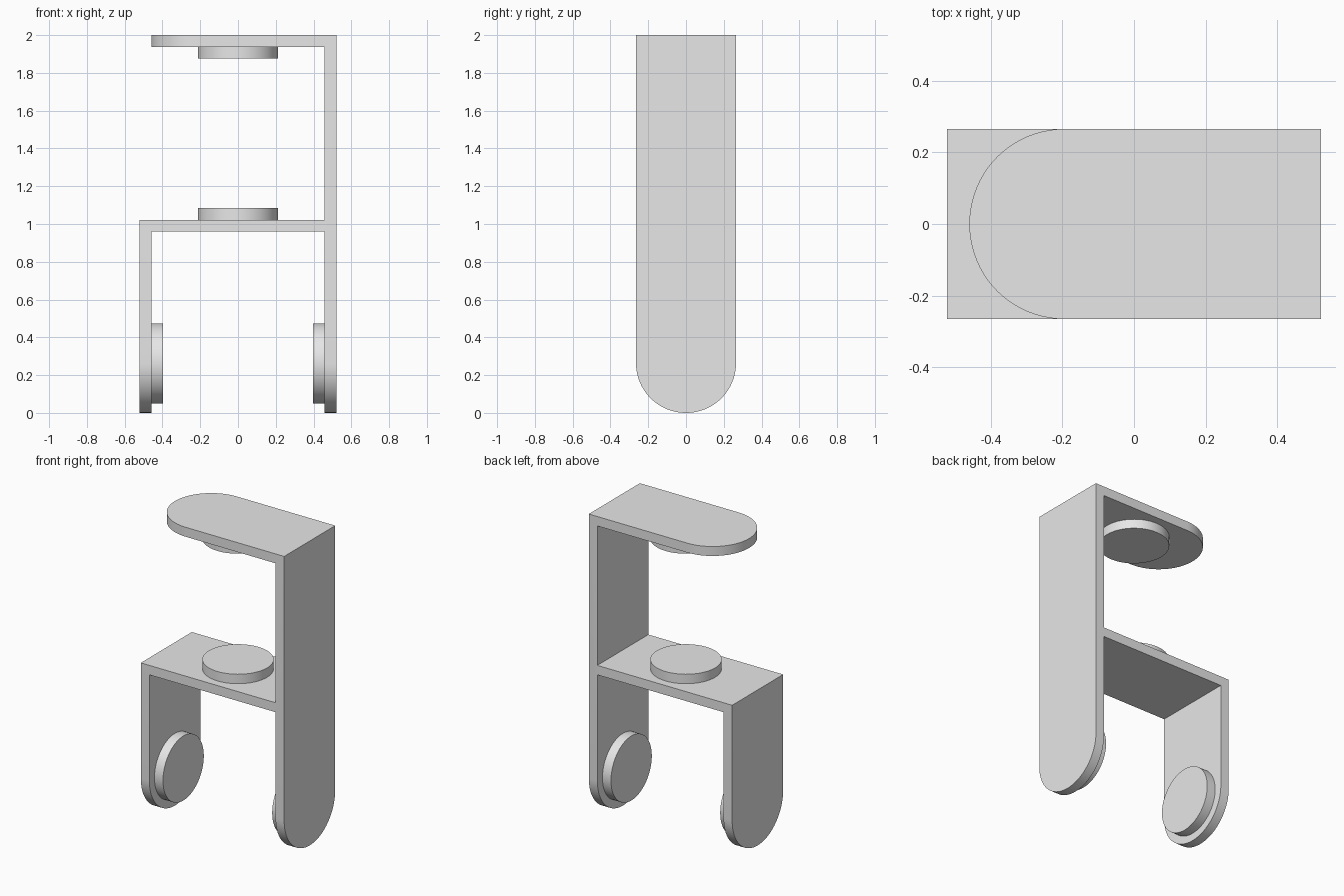
import bpy
import bmesh
import math
from mathutils import Matrix, Vector

cube = bpy.data.objects.get("Cube")
if cube:
    bpy.data.objects.remove(cube, do_unlink=True)

OUT, HALF, T = 0.521, 0.265, 0.062   # outer half width, half depth, sheet thickness
IN = OUT - T
SHELF, TOP = 1.022, 2.0              # top heights of the two plates
PAD_R, PAD_Z = 0.212, 0.262

grey = bpy.data.materials.new("plain grey")
grey.diffuse_color = (0.8, 0.8, 0.8, 1)
grey.use_nodes = True
grey.node_tree.nodes["Principled BSDF"].inputs["Base Color"].default_value = (0.8, 0.8, 0.8, 1)


def finish(bm, name):
    bmesh.ops.recalc_face_normals(bm, faces=bm.faces)
    mesh = bpy.data.meshes.new(name)
    bm.to_mesh(mesh)
    bm.free()
    obj = bpy.data.objects.new(name, mesh)
    bpy.context.collection.objects.link(obj)
    mesh.materials.append(grey)
    bpy.ops.object.select_all(action='DESELECT')
    obj.select_set(True)
    bpy.context.view_layer.objects.active = obj
    bpy.ops.object.shade_smooth_by_angle(angle=math.radians(30))
    return obj


# Bracket frame: side profile extruded through its depth
profile = [(OUT, 0), (OUT, TOP), (-IN, TOP), (-IN, TOP - T), (IN, TOP - T), (IN, SHELF),
           (-OUT, SHELF), (-OUT, 0), (-IN, 0), (-IN, SHELF - T), (IN, SHELF - T), (IN, 0)]
bm = bmesh.new()
face = bm.faces.new([bm.verts.new((x, -HALF, z)) for x, z in profile])
side = bmesh.ops.extrude_face_region(bm, geom=[face])
bmesh.ops.translate(bm, vec=(0, 2 * HALF, 0),
                    verts=[v for v in side["geom"] if isinstance(v, bmesh.types.BMVert)])
bmesh.ops.recalc_face_normals(bm, faces=bm.faces)


# Round the three free ends: feet of both legs and tip of the top plate
def is_end_corner(edge):
    a, b = (v.co for v in edge.verts)
    if abs(a.y - b.y) > 0.01:
        return False
    foot = max(a.z, b.z) < 0.01
    tip = min(a.z, b.z) > TOP - T - 0.01 and max(a.x, b.x) < -IN + 0.01
    return foot or tip


bmesh.ops.bevel(bm, geom=[e for e in bm.edges if is_end_corner(e)], offset=HALF - 0.0005,
                offset_type='OFFSET', segments=20, profile=0.5, affect='EDGES')
finish(bm, "bracket_frame")


# Round pads, each rising from its plate along the given direction
def pad(name, base, direction):
    d = Vector(direction)
    bm = bmesh.new()
    turn = d.to_track_quat('Z', 'Y').to_matrix().to_4x4()
    bmesh.ops.create_cone(bm, cap_ends=True, segments=64, radius1=PAD_R, radius2=PAD_R, depth=T,
                          matrix=Matrix.Translation(Vector(base) + d * T / 2) @ turn)
    finish(bm, name)


pad("top_pad", (0, 0, TOP - T), (0, 0, -1))
pad("shelf_pad", (0, 0, SHELF), (0, 0, 1))
for label, s in (("left", 1), ("right", -1)):
    pad(label + "_leg_pad", (s * IN, 0, PAD_Z), (-s, 0, 0))
